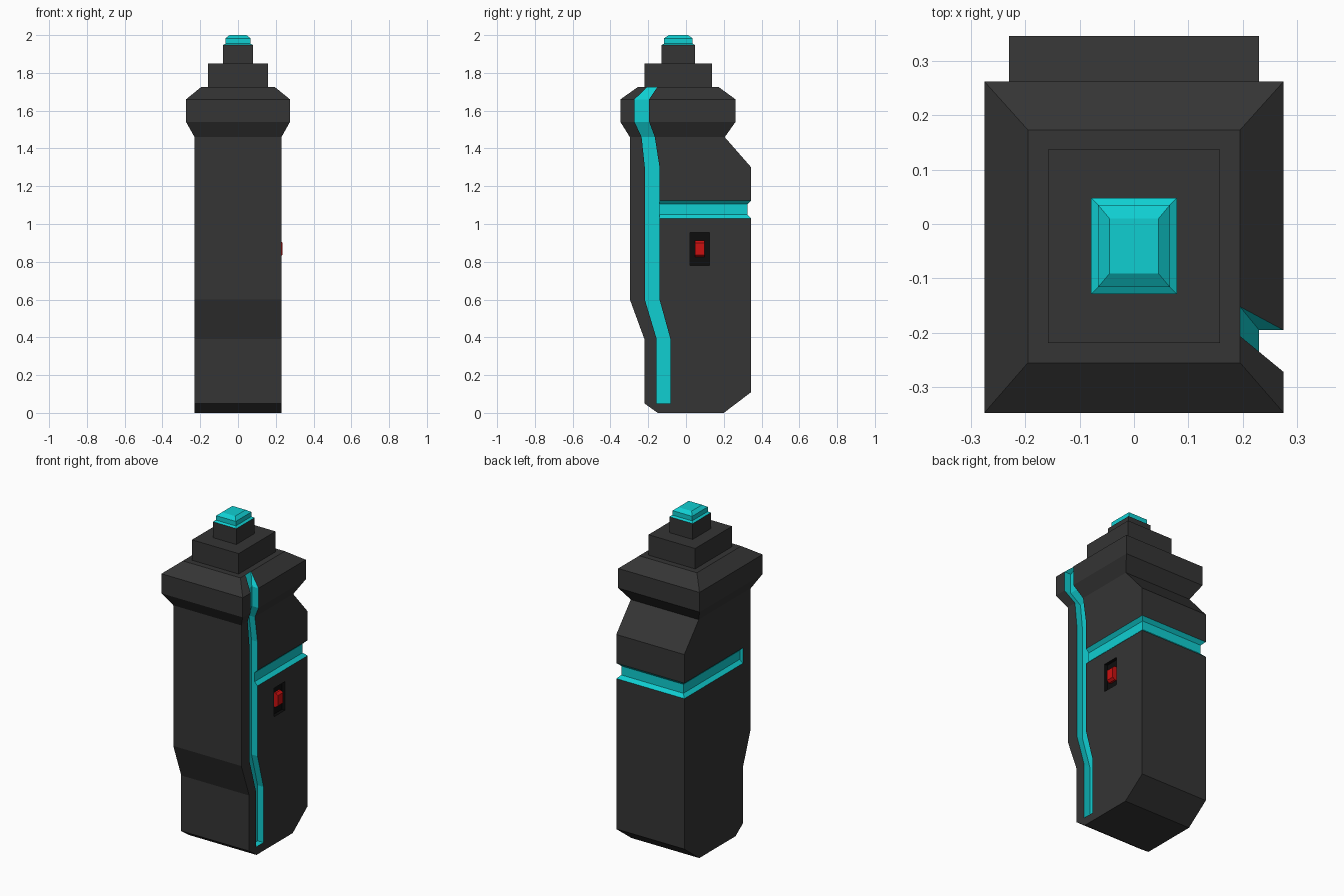
import bpy, bmesh

if "Cube" in bpy.data.objects:
    bpy.data.objects.remove(bpy.data.objects["Cube"])


def material(name, rgb):
    m = bpy.data.materials.new(name)
    m.diffuse_color = (*rgb, 1)
    m.use_nodes = True
    m.node_tree.nodes["Principled BSDF"].inputs["Base Color"].default_value = m.diffuse_color
    return m


DARK = material("dark_shell", (0.035, 0.035, 0.035))
CYAN = material("cyan", (0.005, 0.62, 0.64))
BLACK = material("black", (0.004, 0.004, 0.004))
RED = material("red", (0.6, 0.005, 0.005))
PALETTE = [DARK, CYAN, BLACK, RED]


def loft(name, rings, mat):
    """Skin a list of four-point rings and cap both ends."""
    bm = bmesh.new()
    loops = [[bm.verts.new(p) for p in r] for r in rings]
    for a, b in zip(loops, loops[1:]):
        for i in range(4):
            j = (i + 1) % 4
            bm.faces.new((a[i], a[j], b[j], b[i]))
    bm.faces.new(loops[0][::-1])
    bm.faces.new(loops[-1])
    bmesh.ops.recalc_face_normals(bm, faces=bm.faces)
    for f in bm.faces:
        f.material_index = PALETTE.index(mat)
    mesh = bpy.data.meshes.new(name)
    bm.to_mesh(mesh)
    bm.free()
    for m in PALETTE:
        mesh.materials.append(m)
    ob = bpy.data.objects.new(name, mesh)
    bpy.context.collection.objects.link(ob)
    return ob


def rect(z, x0, x1, y0, y1):
    return [(x0, y0, z), (x1, y0, z), (x1, y1, z), (x0, y1, z)]


# Shell: body, flared collar and stepped neck as stacked rectangles (z, half width, front y, back y)
sections = [
    (0, .23, -.15, .20), (.05, .23, -.22, .266), (.11, .23, -.22, .345),
    (.39, .23, -.22, .345), (.60, .23, -.297, .345), (1.30, .23, -.297, .345),
    (1.46, .23, -.297, .205), (1.54, .275, -.347, .262), (1.66, .275, -.347, .262),
    (1.725, .195, -.255, .173), (1.725, .158, -.219, .137), (1.85, .158, -.219, .137),
    (1.85, .079, -.129, .048), (1.947, .079, -.129, .048)]
shell = loft("shell", [rect(z, -w, w, a, b) for z, w, a, b in sections], DARK)

# Glowing tip
tip = [(1.947, .079, -.129, .048), (1.955, .066, -.116, .035),
       (1.983, .066, -.116, .035), (2.0, .045, -.091, .01)]
loft("tip", [rect(z, -w, w, a, b) for z, w, a, b in tip], CYAN)

# Cutter: bent vertical channel on the right side (z, front y, back y, floor x)
channel = [
    (.05, -.155, -.082, .19), (.39, -.155, -.082, .19), (.60, -.218, -.14, .19),
    (1.30, -.218, -.14, .19), (1.46, -.235, -.165, .19), (1.54, -.272, -.195, .23),
    (1.66, -.272, -.195, .23), (1.728, -.203, -.15, .193)]
vertical_cut = loft("channel_cutter", [rect(z, f, .4, a, b) for z, a, b, f in channel], CYAN)

# Cutter: bevelled band running along both sides and the back
band = [((.25, -.17), (.21, -.17)), ((.25, .365), (.21, .325)),
        ((-.25, .365), (-.21, .325)), ((-.25, -.22), (-.21, -.22))]
band_cut = loft("band_cutter", [
    [(*o, 1.01), (*i, 1.05), (*i, 1.105), (*o, 1.145)] for o, i in band], CYAN)

# Cutter: switch recess
recess_cut = loft("recess_cutter", [rect(z, .21, .3, .02, .125) for z in (.78, .955)], BLACK)

for cutter in (vertical_cut, band_cut, recess_cut):
    mod = shell.modifiers.new(cutter.name, 'BOOLEAN')
    mod.operation = 'DIFFERENCE'
    mod.solver = 'EXACT'
    mod.object = cutter
    bpy.context.view_layer.objects.active = shell
    bpy.ops.object.modifier_apply(modifier=mod.name)
    bpy.data.objects.remove(cutter)

# Switch button in the recess, with a chamfered top and bottom
button = [(.825, .222), (.837, .236), (.90, .236), (.912, .222)]
loft("switch_button", [rect(z, .205, x, .048, .098) for z, x in button], RED)
